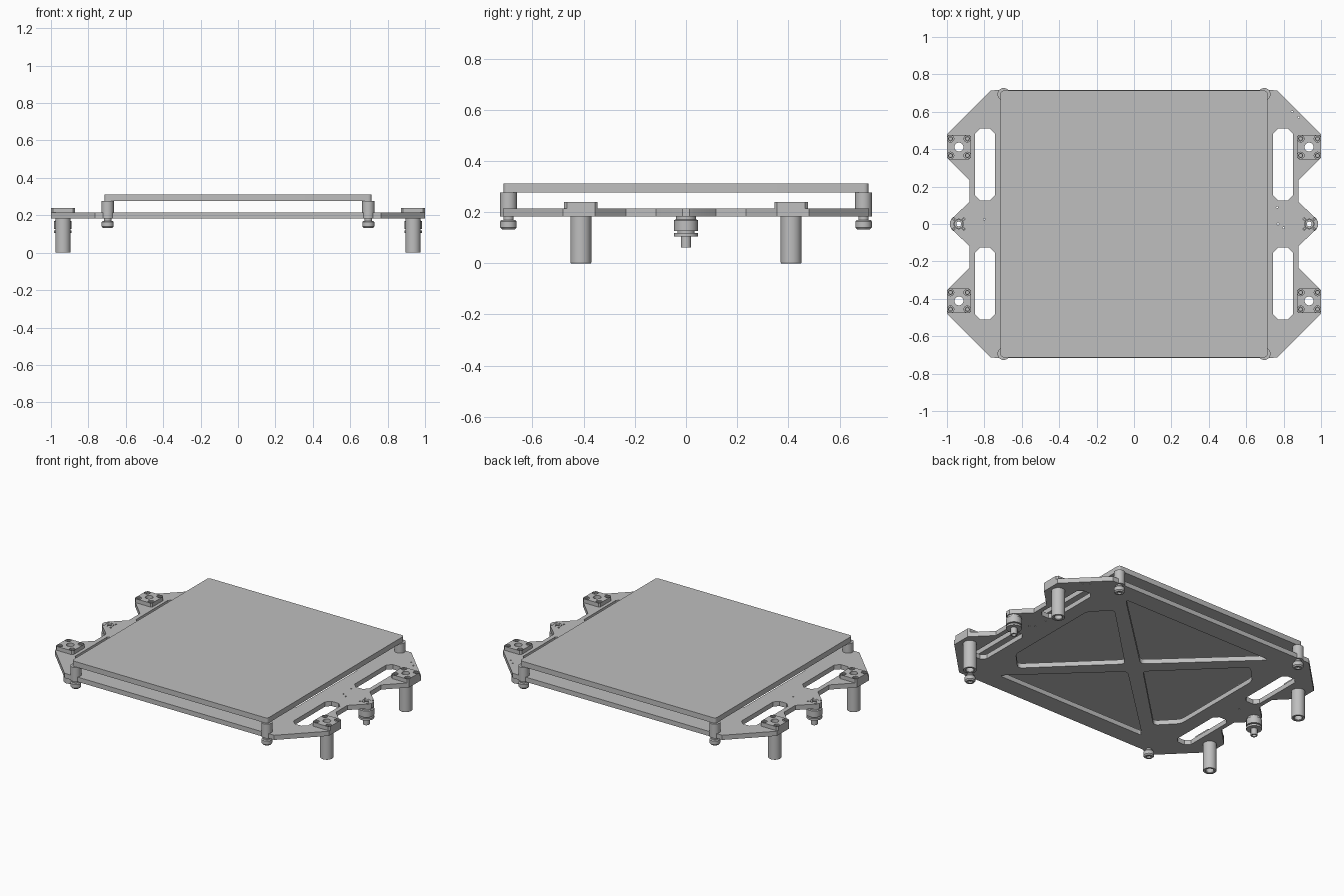
import bpy, bmesh
from math import cos, sin, pi, radians
from mathutils import Vector

cube = bpy.data.objects.get("Cube")
if cube:
    bpy.data.objects.remove(cube)

# One plain grey for everything
GREY = (0.52, 0.52, 0.52, 1)
grey = bpy.data.materials.new("plain_grey")
grey.use_nodes = True
grey.diffuse_color = GREY
grey.node_tree.nodes["Principled BSDF"].inputs["Base Color"].default_value = GREY


def finish(obj):
    bpy.ops.object.select_all(action='DESELECT')
    obj.select_set(True)
    bpy.context.view_layer.objects.active = obj
    if obj.type == 'CURVE':
        bpy.ops.object.convert(target='MESH')
        obj = bpy.context.object
    obj.data.materials.clear()
    obj.data.materials.append(grey)
    bpy.ops.object.shade_smooth_by_angle(angle=radians(30))
    return obj


def circle(cx, cy, r, n=24):
    return [(cx + r * cos(2 * pi * i / n), cy + r * sin(2 * pi * i / n)) for i in range(n)]


def rounded(points, r, steps=5):
    """Round every corner of a polygon."""
    out = []
    pts = [Vector(p) for p in points]
    for i, p in enumerate(pts):
        a = p + (pts[i - 1] - p).normalized() * r
        b = p + (pts[(i + 1) % len(pts)] - p).normalized() * r
        for k in range(steps + 1):
            t = k / steps
            out.append(tuple(a * (1 - t) ** 2 + p * 2 * t * (1 - t) + b * t * t))
    return out


def chamfered_rect(cx, cy, w, h, c):
    x, y = w / 2, h / 2
    corner = [(x, y - c), (x - c, y)]
    pts = corner + [(-a, b) for a, b in reversed(corner)]
    pts += [(-a, -b) for a, b in pts]
    return [(cx + a, cy + b) for a, b in pts]


def sheet(name, loops, z0, z1, at=(0, 0)):
    """Flat plate from an outline followed by hole loops."""
    curve = bpy.data.curves.new(name, 'CURVE')
    curve.dimensions = '2D'
    curve.fill_mode = 'BOTH'
    curve.extrude = (z1 - z0) / 2
    for loop in loops:
        s = curve.splines.new('POLY')
        s.points.add(len(loop) - 1)
        for pt, (x, y) in zip(s.points, loop):
            pt.co = (x, y, 0, 1)
        s.use_cyclic_u = True
    obj = bpy.data.objects.new(name, curve)
    obj.location = (at[0], at[1], (z0 + z1) / 2)
    bpy.context.collection.objects.link(obj)
    return finish(obj)


def lathe(name, profile, at, n=32):
    """Spin a closed (radius, height) profile about a vertical axis."""
    bm = bmesh.new()
    vs = [bm.verts.new((r, 0, z)) for r, z in profile]
    es = [bm.edges.new((vs[i - 1], vs[i])) for i in range(len(vs))]
    bmesh.ops.spin(bm, geom=vs + es, cent=(0, 0, 0), axis=(0, 0, 1),
                   angle=2 * pi, steps=n)
    bmesh.ops.remove_doubles(bm, verts=bm.verts, dist=1e-5)
    bmesh.ops.recalc_face_normals(bm, faces=bm.faces)
    mesh = bpy.data.meshes.new(name)
    bm.to_mesh(mesh)
    bm.free()
    obj = bpy.data.objects.new(name, mesh)
    obj.location = (at[0], at[1], 0)
    bpy.context.collection.objects.link(obj)
    return finish(obj)


BOTTOM, TOP = 0.183, 0.214          # carriage plate
BED_BOTTOM, BED_TOP = 0.276, 0.311
POST_X, POST_Y = 0.697, 0.694       # levelling posts
BEAR_X, BEAR_Y = 0.936, 0.411       # bearings
NUT_X = 0.937
corners = [(sx, sy) for sx in (1, -1) for sy in (1, -1)]

# Carriage outline: one quarter, mirrored, with a round lug at each post
quarter = [(0.983, 0.014), (0.97, 0.032), (0.88, 0.118), (0.88, 0.235),
           (1, 0.355), (1, 0.48), (0.765, 0.715)]
quarter += [(POST_X + 0.033 * cos(radians(a)), POST_Y + 0.033 * sin(radians(a)))
            for a in range(40, 141, 10)]
half = quarter + [(-x, y) for x, y in reversed(quarter)]
outline = half + [(-x, -y) for x, y in half]

# Weight-saving windows between the diagonal ribs
long_window = [(-0.56, 0.59), (0, 0.06), (0.56, 0.59)]
side_window = [(0.07, 0), (0.53, 0.45), (0.645, 0.33), (0.645, -0.33), (0.53, -0.45)]
holes = []
for s in (1, -1):
    holes.append(rounded([(x, s * y) for x, y in long_window], 0.035))
    holes.append(rounded([(s * x, y) for x, y in side_window], 0.03))
    holes.append(circle(s * NUT_X, 0, 0.026))
    holes += [circle(s * NUT_X + dx * 0.027, dy * 0.027, 0.006, 10) for dx, dy in corners]
for sx, sy in corners:
    holes.append(chamfered_rect(sx * 0.797, sy * 0.318, 0.107, 0.386, 0.028))
    holes.append(circle(sx * BEAR_X, sy * BEAR_Y, 0.041))
# Small drilled holes
for x, y in [(0.765, 0.09), (0.77, 0), (0.8, -0.02), (0.845, 0.6), (0.88, 0.57), (-0.8, 0.025)]:
    holes.append(circle(x, y, 0.005, 8))
sheet("carriage_plate", [outline] + holes, BOTTOM, TOP)

# Heated bed
bed = rounded([(0.714, 0.713), (-0.714, 0.713), (-0.714, -0.713), (0.714, -0.713)], 0.02)
sheet("bed_plate", [bed], BED_BOTTOM, BED_TOP)

for sx, sy in corners:
    side = ("left" if sx > 0 else "right") + ("_back" if sy > 0 else "_front")
    # Levelling post and the nut below it
    post = (sx * POST_X, sy * POST_Y)
    lathe("spacer_" + side, [(0, TOP), (0.033, TOP), (0.033, BED_BOTTOM), (0, BED_BOTTOM)], post)
    lathe("levelling_nut_" + side,
          [(0.013, 0.132), (0.025, 0.132), (0.032, 0.14), (0.032, 0.164), (0.027, 0.17),
           (0.02, 0.17), (0.02, BOTTOM), (0, BOTTOM), (0, 0.145), (0.013, 0.145)], post)
    # Linear bearing, its flange and the four flange screws
    bearing = (sx * BEAR_X, sy * BEAR_Y)
    lathe("bearing_" + side,
          [(0.024, 0.003), (0.027, 0), (0.039, 0), (0.041, 0.003), (0.041, TOP), (0.024, TOP)],
          bearing)
    screws = [(dx * 0.045, dy * 0.045) for dx, dy in corners]
    plate = chamfered_rect(0, 0, 0.128, 0.13, 0.01)
    sheet("bearing_flange_" + side,
          [plate, circle(0, 0, 0.024)] + [circle(x, y, 0.018, 16) for x, y in screws],
          TOP, 0.24, bearing)
    for x, y in screws:
        lathe("flange_screw_" + side,
              [(0, TOP), (0.014, TOP), (0.014, 0.236), (0.008, 0.236), (0.008, 0.226), (0, 0.226)],
              (bearing[0] + x, bearing[1] + y), 16)

# Lead-screw nuts hanging under both ends
for sx, side in ((1, "left"), (-1, "right")):
    lathe("lead_screw_nut_" + side,
          [(0.013, 0.062), (0.02, 0.062), (0.02, 0.105), (0.047, 0.105), (0.047, 0.118),
           (0.034, 0.118), (0.034, 0.126), (0.047, 0.126), (0.047, 0.168), (0.04, 0.172),
           (0.04, BOTTOM), (0.024, BOTTOM), (0.024, TOP), (0.013, TOP)],
          (sx * NUT_X, 0))
